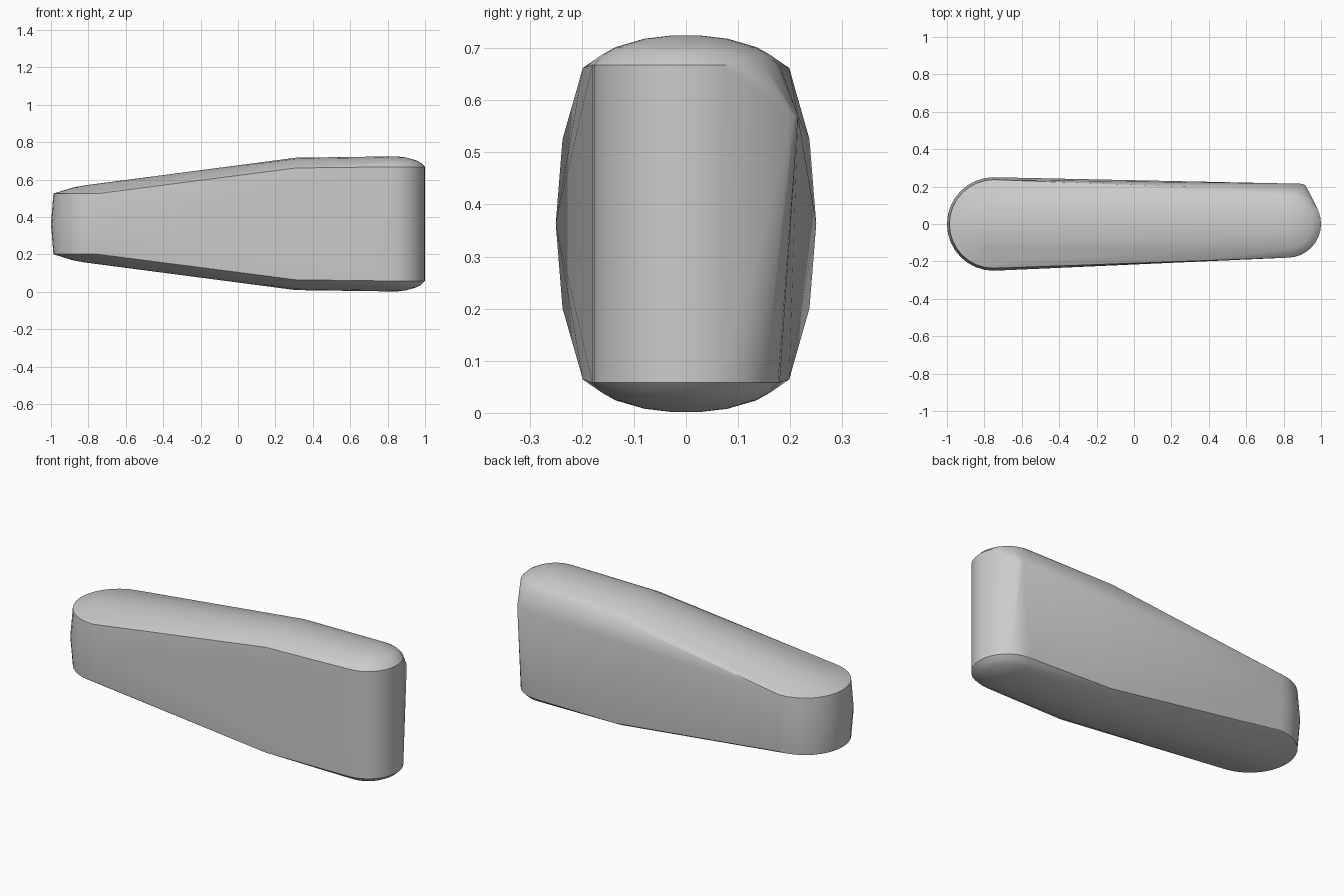
import bpy, bmesh, math

if "Cube" in bpy.data.objects:
    bpy.data.objects.remove(bpy.data.objects["Cube"])

MID = 0.363  # height of the horizontal symmetry plane


def arc(cx, r, z, facing, n=16):
    """Half circle of points bulging towards -x or +x."""
    return [(cx + facing * r * math.cos(a), r * math.sin(a), z)
            for a in (math.pi * (i / n - 0.5) for i in range(n + 1))]


def mirrored(points):
    return points + [(x, y, 2 * MID - z) for x, y, z in points]


pts = []

# Narrow rounded end: widest at mid height, with a crowned top and bottom
pts += arc(-0.75, 0.25, MID, -1)
for r, z in ((0.237, 0.525), (0.135, 0.557), (0.07, 0.569)):
    pts += mirrored(arc(-0.75, r, z, -1))

# Tall rounded end with softened rims
for r, z in ((0.18, 0.668), (0.16, 0.688), (0.135, 0.702), (0.08, 0.718), (0.03, 0.724)):
    pts += mirrored(arc(0.82, r, z, 1))

# Cross-section where the taper levels out
for y, z in ((0.198, 0.662), (0.14, 0.694), (0.07, 0.711), (0.0, 0.717)):
    pts += mirrored([(0.31, y, z), (0.31, -y, z)])

# Pulled-out corner at the back of the tall end
pts += [(0.90, 0.215, 0.57), (0.918, 0.205, 0.57)]

bm = bmesh.new()
for p in pts:
    bm.verts.new(p)
bmesh.ops.remove_doubles(bm, verts=bm.verts[:], dist=0.0005)
hull = bmesh.ops.convex_hull(bm, input=bm.verts[:])
loose = [v for v in bm.verts if not v.link_faces]
bmesh.ops.delete(bm, geom=loose, context='VERTS')
bmesh.ops.recalc_face_normals(bm, faces=bm.faces[:])

mesh = bpy.data.meshes.new("tapered_block")
bm.to_mesh(mesh)
bm.free()
block = bpy.data.objects.new("tapered_block", mesh)
bpy.context.collection.objects.link(block)

grey = bpy.data.materials.new("light_grey")
grey.diffuse_color = (0.6, 0.6, 0.6, 1)
grey.use_nodes = True
grey.node_tree.nodes["Principled BSDF"].inputs["Base Color"].default_value = grey.diffuse_color
mesh.materials.append(grey)

# Smooth rounds, crisp rims
bpy.context.view_layer.objects.active = block
block.select_set(True)
bpy.ops.object.shade_smooth_by_angle(angle=math.radians(32))
